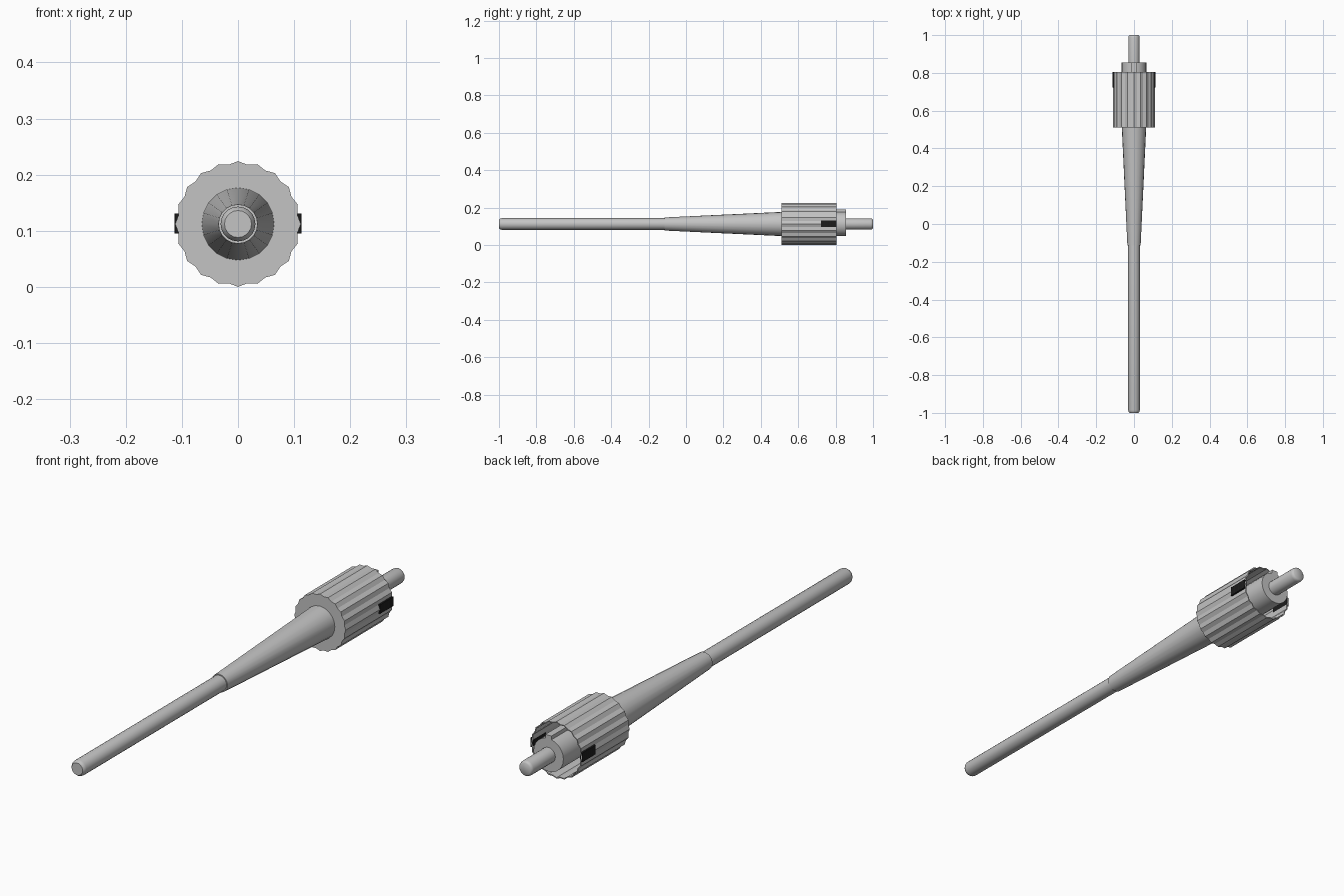
import bpy, bmesh, math

cube = bpy.data.objects.get("Cube")
if cube:
    bpy.data.objects.remove(cube, do_unlink=True)

AXIS_Z = 0.112


def material(name, value):
    mat = bpy.data.materials.new(name)
    mat.use_nodes = True
    color = (value, value, value, 1)
    mat.diffuse_color = color
    bsdf = next(n for n in mat.node_tree.nodes if n.type == 'BSDF_PRINCIPLED')
    bsdf.inputs["Base Color"].default_value = color
    bsdf.inputs["Roughness"].default_value = 0.6
    return mat


grey = material("light grey", 0.55)
black = material("black", 0.012)


def finish(name, bm, mat, smooth_angle=None):
    bmesh.ops.recalc_face_normals(bm, faces=bm.faces)
    mesh = bpy.data.meshes.new(name)
    bm.to_mesh(mesh)
    bm.free()
    mesh.materials.append(mat)
    obj = bpy.data.objects.new(name, mesh)
    bpy.context.collection.objects.link(obj)
    if smooth_angle:
        bpy.ops.object.select_all(action='DESELECT')
        obj.select_set(True)
        bpy.context.view_layer.objects.active = obj
        bpy.ops.object.shade_smooth_by_angle(angle=math.radians(smooth_angle))
    return obj


def lathe(name, profile, sides, mat, flute=0.0, smooth_angle=40):
    """Skin rings of (y, radius) along the long axis; flute sinks every odd vertex."""
    bm = bmesh.new()
    rings = []
    for y, radius in profile:
        ring = []
        for i in range(sides):
            a = 2 * math.pi * i / sides
            r = radius - flute * (i % 2)
            ring.append(bm.verts.new((r * math.sin(a), y, AXIS_Z + r * math.cos(a))))
        rings.append(ring)
    for low, high in zip(rings, rings[1:]):
        for i in range(sides):
            j = (i + 1) % sides
            bm.faces.new((low[i], low[j], high[j], high[i]))
    bm.faces.new(rings[0])
    bm.faces.new(rings[-1])
    return finish(name, bm, mat, smooth_angle)


def extrude_outline(name, outline, z_low, z_high, mat):
    """Extrude an (x, y) outline upwards."""
    bm = bmesh.new()
    face = bm.faces.new([bm.verts.new((x, y, z_low)) for x, y in outline])
    top = bmesh.ops.extrude_face_region(bm, geom=[face])["geom"]
    verts = [v for v in top if isinstance(v, bmesh.types.BMVert)]
    bmesh.ops.translate(bm, verts=verts, vec=(0, 0, z_high - z_low))
    return finish(name, bm, mat)


# Cable, tapered strain relief, inner sleeve and pin
lathe("cable", [(-1, 0.024), (-0.993, 0.029), (-0.985, 0.031), (-0.1, 0.031)], 20, grey)
lathe("strain_relief", [(-0.115, 0.035), (0.52, 0.065)], 20, grey)
lathe("inner_sleeve", [(0.515, 0.065), (0.855, 0.065)], 24, grey)
lathe("pin", [(0.84, 0.03), (0.988, 0.03), (0.996, 0.028), (1, 0.023)], 20, grey)

# Fluted grip, hollow towards the pin
lathe("fluted_grip", [(0.51, 0.112), (0.805, 0.112), (0.805, 0.108), (0.52, 0.108)],
      40, grey, flute=0.005, smooth_angle=12)

# Alignment key on top of the sleeve
extrude_outline("alignment_key",
                [(-0.013, 0.53), (0.013, 0.53), (0.013, 0.855), (-0.013, 0.855)],
                0.165, 0.19, grey)

# Ribbed dark pads set through both sides of the grip
RIBS = 10
START, END = 0.722, 0.805
for side, label in ((1, "left"), (-1, "right")):
    pad = [(side * 0.103, END), (side * 0.103, START)]
    for k in range(2 * RIBS + 1):
        x = 0.1135 if k % 2 else 0.1125
        pad.append((side * x, START + (END - START) * k / (2 * RIBS)))
    extrude_outline(label + "_grip_pad", pad, 0.095, 0.131, black)
